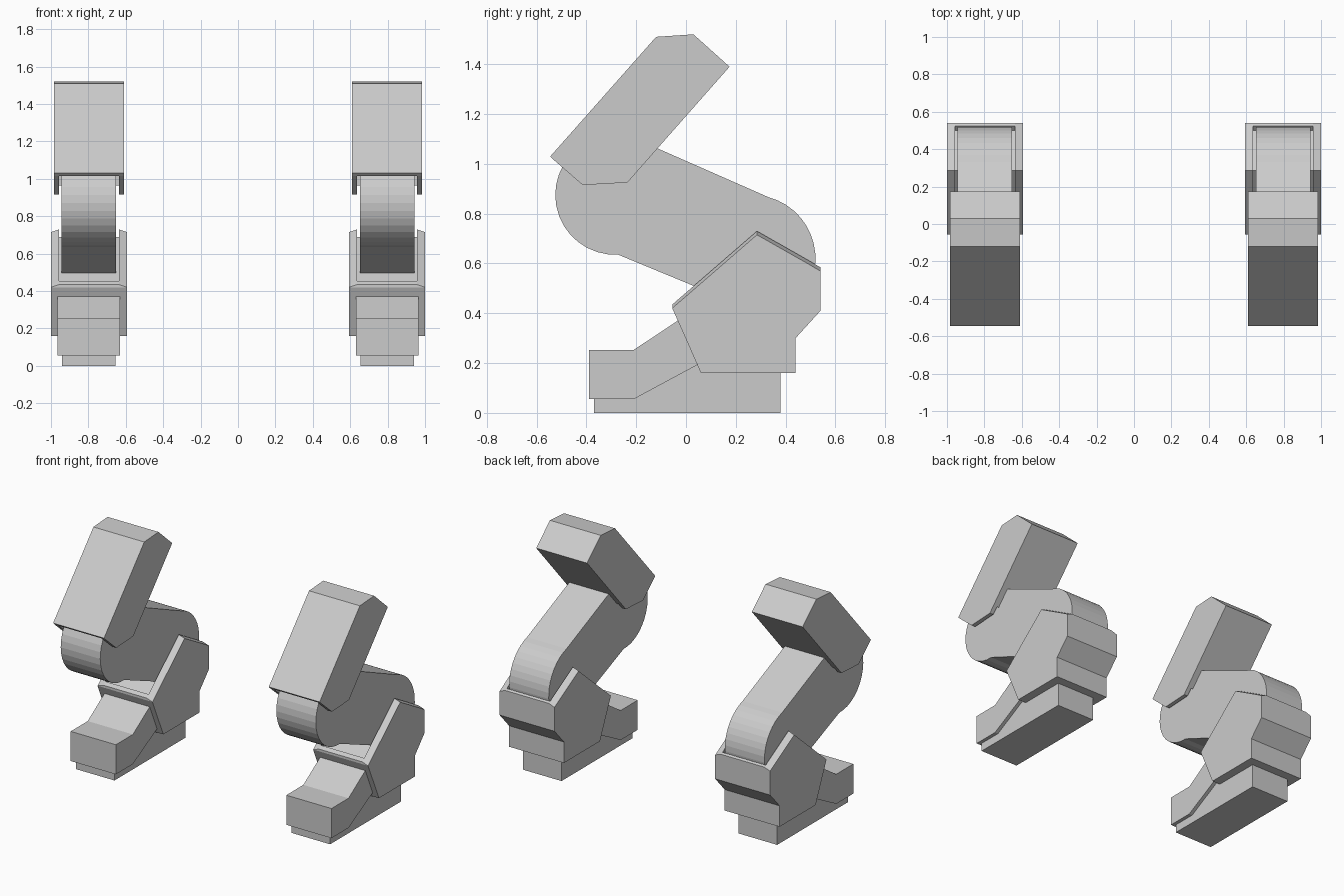
import bpy, bmesh
from math import cos, sin, radians

if "Cube" in bpy.data.objects:
    bpy.data.objects.remove(bpy.data.objects["Cube"])

LEG_X = 0.797


def loft(name, sections):
    """Skin equal-length (y, z) profiles placed at x offsets; build on both sides."""
    for side, label in ((-1, "left"), (1, "right")):
        bm = bmesh.new()
        rings = [[bm.verts.new((side * (LEG_X + x), y, z)) for y, z in prof]
                 for x, prof in sections]
        for a, b in zip(rings, rings[1:]):
            for i in range(len(a)):
                j = (i + 1) % len(a)
                bm.faces.new((a[i], a[j], b[j], b[i]))
        bm.faces.new(rings[0])
        bm.faces.new(rings[-1])
        bmesh.ops.remove_doubles(bm, verts=bm.verts[:], dist=0.0005)
        bmesh.ops.recalc_face_normals(bm, faces=bm.faces[:])
        mesh = bpy.data.meshes.new(f"{label}_{name}")
        bm.to_mesh(mesh)
        bm.free()
        obj = bpy.data.objects.new(f"{label}_{name}", mesh)
        bpy.context.collection.objects.link(obj)


def slab(name, half, prof):
    loft(name, [(-half, prof), (half, prof)])


def channel(name, half, inner, outer, rim, floor):
    """Block with a recessed channel between two side walls."""
    loft(name, [(-half, outer), (-inner, rim), (-inner, floor),
                (inner, floor), (inner, rim), (half, outer)])


def arc(cy, cz, r, a0, a1, n):
    return [(cy + r * cos(radians(a0 + (a1 - a0) * i / n)),
             cz + r * sin(radians(a0 + (a1 - a0) * i / n))) for i in range(n + 1)]


# Foot: narrow sole with a wider toe cap
slab("sole", 0.143, [(-0.37, 0), (0.38, 0), (0.38, 0.2), (0.05, 0.25),
                     (-0.21, 0.1), (-0.37, 0.1)])
slab("toe_cap", 0.167, [(-0.39, 0.055), (-0.21, 0.055), (0.05, 0.195), (0.1, 0.3),
                        (0.05, 0.425), (-0.21, 0.253), (-0.39, 0.253)])

# Ankle guard: side walls with a sloped rim around a recessed seat
base = [(-0.055, 0.42), (0.06, 0.16), (0.44, 0.16), (0.44, 0.3), (0.54, 0.41)]
rim = [(0.54, 0.585), (0.525, 0.593), (0.5, 0.608), (0.285, 0.73),
       (-0.015, 0.47), (-0.035, 0.453), (-0.055, 0.435)]
seat = rim[:2] + [(0.5, 0.57), (0.285, 0.69), (-0.015, 0.43)] + rim[5:]
channel("ankle_guard", 0.203, 0.16, base + [(y, z - 0.015) for y, z in rim],
        base + rim, base + seat)

# Shin: slanted link with rounded ends
slab("shin", 0.146, arc(0.265, 0.62, 0.255, 75, -30, 12) + [(0.2, 0.44)]
     + arc(-0.285, 0.875, 0.24, -87, -292, 20))

# Thigh: slanted box, open at the lower end where the shin enters
thigh = [(-0.12, 1.51), (0.03, 1.52), (0.175, 1.39), (-0.2, 0.965),
         (-0.235, 0.925), (-0.415, 0.915), (-0.53, 1.015), (-0.545, 1.03)]
hollow = thigh[:4] + [(-0.2, 1.02), (-0.38, 1.185)] + thigh[6:]
channel("thigh", 0.188, 0.16, thigh, thigh, hollow)
